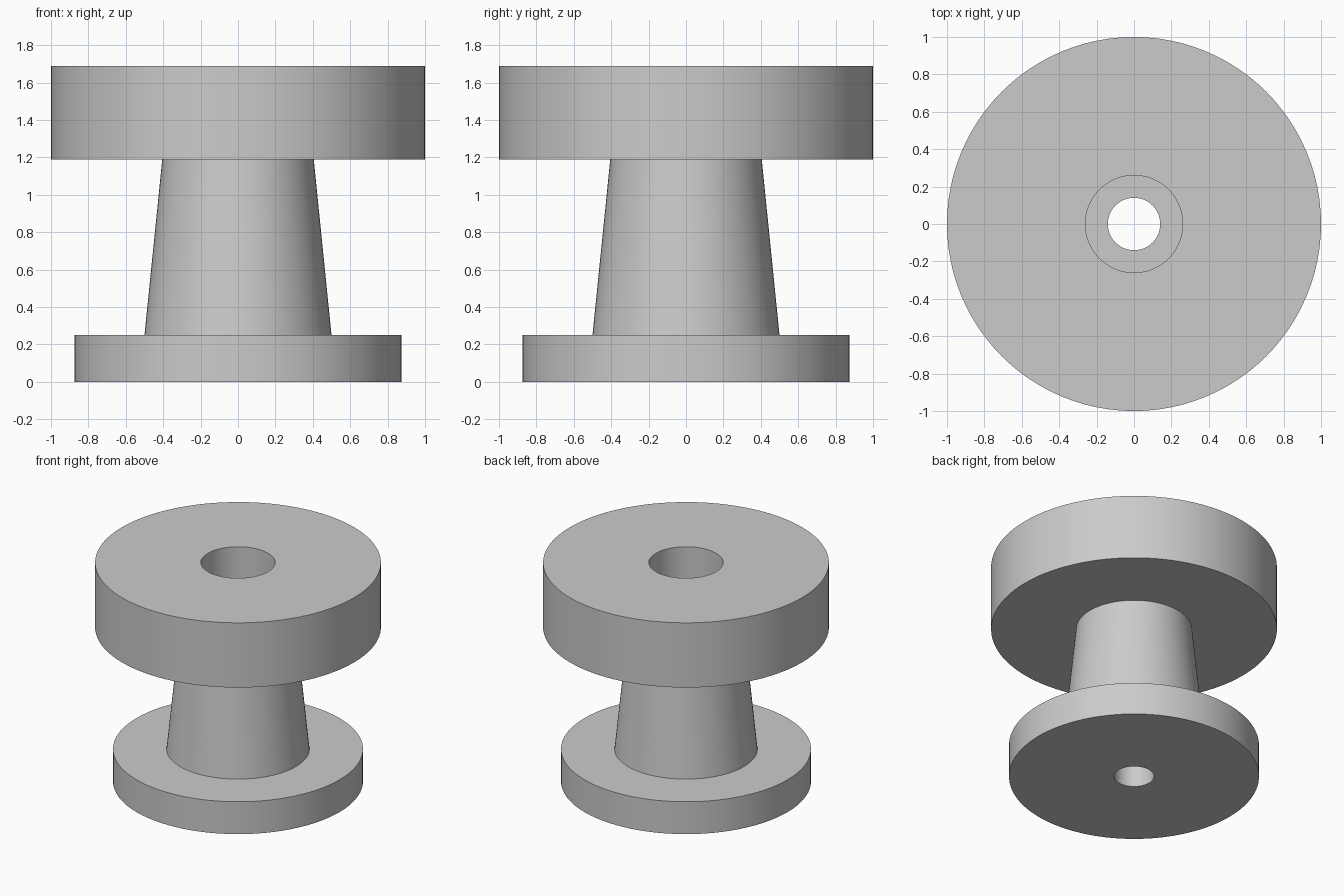
import bpy
import bmesh
import math

default_cube = bpy.data.objects.get("Cube")
if default_cube:
    bpy.data.objects.remove(default_cube, do_unlink=True)

# Light grey plastic
grey = bpy.data.materials.new("light_grey")
grey.use_nodes = True
colour = (0.6, 0.6, 0.6, 1)
grey.diffuse_color = colour
grey.node_tree.nodes["Principled BSDF"].inputs["Base Color"].default_value = colour

# Heights
base_top = 0.25
flange_bottom = 1.19
height = 1.69
recess_floor = 1.19

# Radii
base_radius = 0.875
stem_bottom = 0.5
stem_top = 0.405
flange_radius = 1.0
bore = 0.14
recess = 0.26


def lathe(name, profile, steps=96):
    """Revolve a closed (radius, z) outline around the z axis."""
    bm = bmesh.new()
    verts = [bm.verts.new((r, 0, z)) for r, z in profile]
    edges = [bm.edges.new((a, b)) for a, b in zip(verts, verts[1:] + verts[:1])]
    bmesh.ops.spin(bm, geom=verts + edges, cent=(0, 0, 0), axis=(0, 0, 1),
                   angle=math.tau, steps=steps, use_merge=True)
    bmesh.ops.remove_doubles(bm, verts=bm.verts[:], dist=0.0001)
    bmesh.ops.recalc_face_normals(bm, faces=bm.faces[:])
    mesh = bpy.data.meshes.new(name)
    bm.to_mesh(mesh)
    bm.free()
    mesh.materials.append(grey)
    obj = bpy.data.objects.new(name, mesh)
    bpy.context.collection.objects.link(obj)
    bpy.ops.object.select_all(action="DESELECT")
    obj.select_set(True)
    bpy.context.view_layer.objects.active = obj
    bpy.ops.object.shade_smooth_by_angle(angle=math.radians(30))
    return obj


# One-piece body: base disc, tapered stem, top flange, recess and through bore
lathe("flanged_spool", [
    (bore, 0), (base_radius, 0), (base_radius, base_top),
    (stem_bottom, base_top), (stem_top, flange_bottom),
    (flange_radius, flange_bottom), (flange_radius, height),
    (recess, height), (recess, recess_floor), (bore, recess_floor),
])
